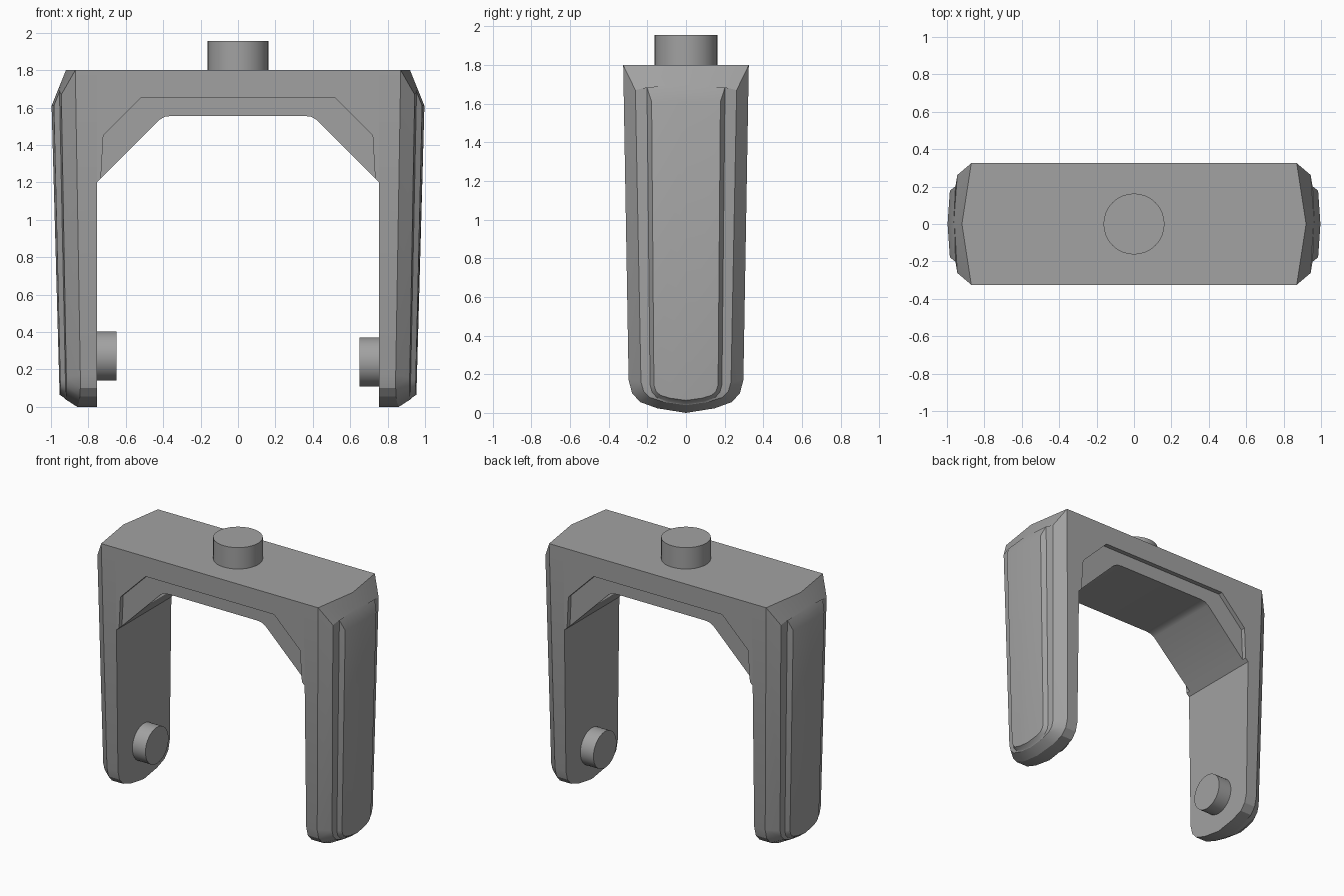
import bpy, bmesh, math
from mathutils import Matrix

cube = bpy.data.objects.get("Cube")
if cube:
    bpy.data.objects.remove(cube)

grey = bpy.data.materials.new("mid_grey")
grey.use_nodes = True
grey.diffuse_color = (0.36, 0.36, 0.36, 1)
grey.node_tree.nodes["Principled BSDF"].inputs["Base Color"].default_value = grey.diffuse_color


def make(name, bm):
    bmesh.ops.recalc_face_normals(bm, faces=bm.faces)
    mesh = bpy.data.meshes.new(name)
    bm.to_mesh(mesh)
    bm.free()
    mesh.materials.append(grey)
    obj = bpy.data.objects.new(name, mesh)
    bpy.context.collection.objects.link(obj)
    return obj


def select(obj):
    bpy.ops.object.select_all(action='DESELECT')
    obj.select_set(True)
    bpy.context.view_layer.objects.active = obj


def combine(target, other, operation):
    """Apply a boolean and remove the second object."""
    select(target)
    mod = target.modifiers.new(operation.lower(), 'BOOLEAN')
    mod.operation, mod.object, mod.solver = operation, other, 'EXACT'
    bpy.ops.object.modifier_apply(modifier=mod.name)
    bpy.data.objects.remove(other)


def half_depth(z):
    return 0.294 + 0.0172 * z


def prism(name, half, front, back):
    """Mirror a half outline in x and extrude it between two depth functions."""
    outline = half + [(-x, z) for x, z in reversed(half)]
    bm = bmesh.new()
    f = [bm.verts.new((x, front(z), z)) for x, z in outline]
    b = [bm.verts.new((x, back(z), z)) for x, z in outline]
    bm.faces.new(f)
    bm.faces.new(b)
    for i in range(len(f)):
        j = (i + 1) % len(f)
        bm.faces.new((f[i], f[j], b[j], b[i]))
    return make(name, bm)


# Leg layers from the inside out: x at top and bottom, bulge at the middle,
# half width at top and bottom, top height at corner and middle, foot height, corner height
LAYERS = [
    (0.755, 0.755, 0, half_depth(1.8), half_depth(0.17), 1.8, 1.8, 0, 0.17),
    (0.87, 0.84, 0.05, half_depth(1.8), half_depth(0.17), 1.8, 1.8, 0, 0.17),
    (0.947, 0.915, 0.015, 0.262, 0.233, 1.67, 1.70, 0.04, 0.12),
    (0.957, 0.92, 0.010, 0.202, 0.186, 1.685, 1.69, 0.045, 0.10),
    (0.989, 0.947, 0.013, 0.178, 0.166, 1.61, 1.61, 0.065, 0.08),
]


def leg(name, side):
    bm = bmesh.new()
    rings = []
    for xt, xb, bulge, wt, wb, zc, zm, zb, h in LAYERS:
        half = [(0, zm), (wt, zc), (wb, zb + h), (wb * 0.94, zb + h * 0.6),
                (wb * 0.8, zb + h * 0.33), (wb * 0.5, zb + h * 0.14), (0, zb)]
        ring = half + [(-y, z) for y, z in reversed(half[1:-1])]
        verts = []
        for y, z in ring:
            t = z / 1.8
            x = xb + (xt - xb) * t + bulge * (0.4 + 0.6 * t) * (1 - abs(y) / (wb + (wt - wb) * t))
            verts.append(bm.verts.new((side * x, y, z)))
        rings.append(verts)
    n = len(rings[0])
    for a, b in zip(rings, rings[1:]):
        for i in range(n):
            j = (i + 1) % n
            bm.faces.new((a[i], a[j], b[j], b[i]))
    for cap in (rings[0], rings[-1]):
        bm.faces.new(cap[:n // 2 + 1])
        bm.faces.new(cap[n // 2:] + cap[:1])
    return make(name, bm)


def cylinder(name, radius, length, matrix):
    bm = bmesh.new()
    bmesh.ops.create_cone(bm, cap_ends=True, segments=32, radius1=radius,
                          radius2=radius, depth=length, matrix=matrix)
    return make(name, bm)


# Crossbar with sloped gussets
frame = prism("fork_frame",
              [(0.755, 1.8), (0.755, 1.2), (0.42, 1.535), (0.39, 1.551), (0.35, 1.556)],
              lambda z: -half_depth(z), half_depth)

# Shallow recesses over the gussets, front and back
for s in (-1, 1):
    cutter = prism("recess_cutter", [(0.515, 1.655), (0.72, 1.45), (0.735, 1.19)],
                   lambda z: s * (half_depth(z) - 0.033), lambda z: s * 0.5)
    cutter.hide_render = True
    combine(frame, cutter, 'DIFFERENCE')

# Legs with raised outer pads
for s in (-1, 1):
    combine(frame, leg("fork_leg", s), 'UNION')

# Mounting post and inward pivot pins
parts = [frame, cylinder("top_post", 0.163, 0.165, Matrix.Translation((0, 0, 1.8725)))]
for name, s, z in (("right_pivot_pin", -1, 0.272), ("left_pivot_pin", 1, 0.24)):
    place = Matrix.Translation((s * 0.705, 0, z)) @ Matrix.Rotation(math.pi / 2, 4, 'Y')
    parts.append(cylinder(name, 0.132, 0.11, place))

for obj in parts:
    select(obj)
    bpy.ops.object.shade_smooth_by_angle(angle=math.radians(25))
